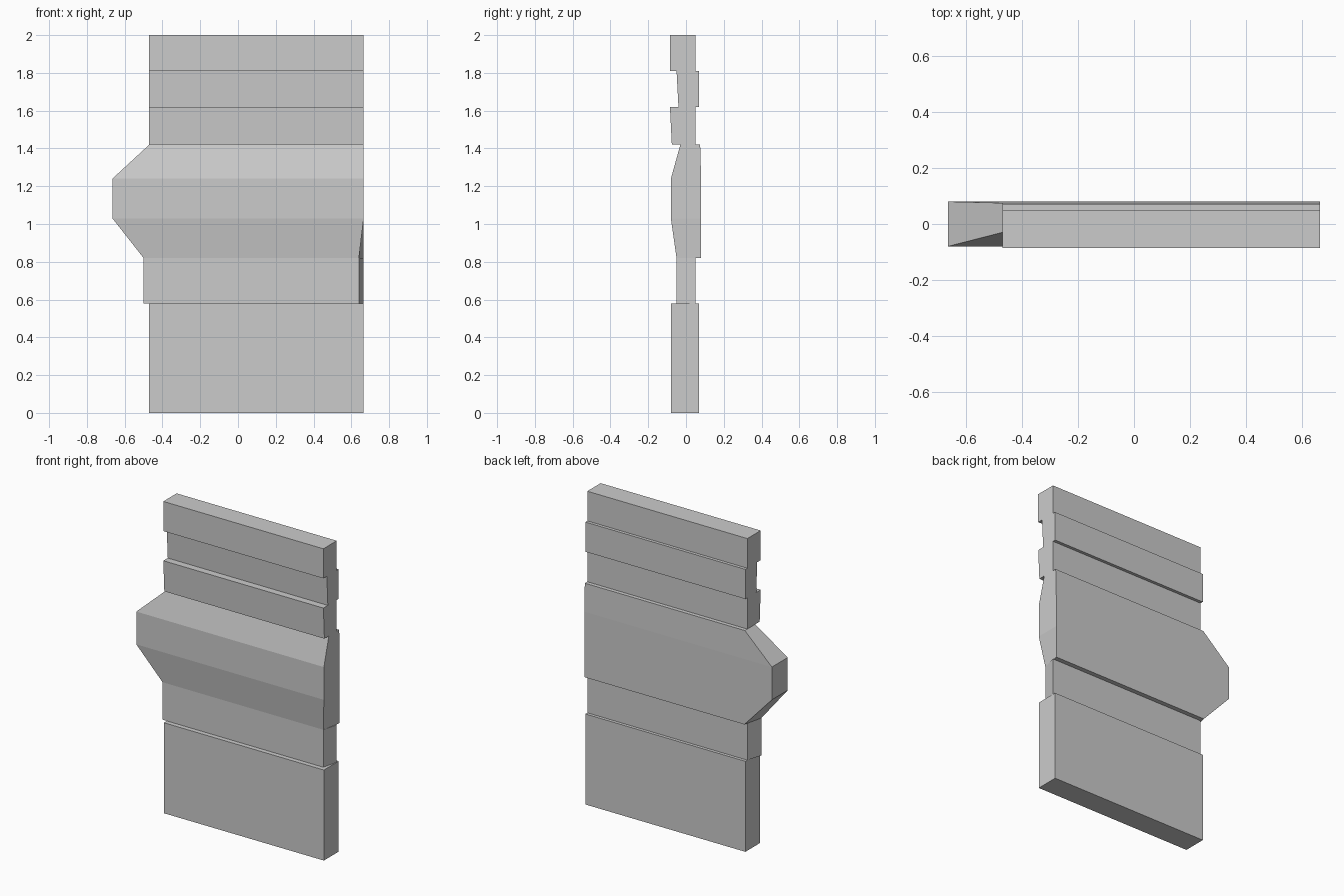
import bpy
import bmesh

cube = bpy.data.objects.get("Cube")
if cube:
    bpy.data.objects.remove(cube)

GREY = (0.6, 0.6, 0.6, 1)
mat = bpy.data.materials.new("plain grey")
mat.use_nodes = True
mat.diffuse_color = GREY
mat.node_tree.nodes["Principled BSDF"].inputs["Base Color"].default_value = GREY

RIGHT, LEFT = -0.47, 0.665


def level(z, front, back, front_right=RIGHT, front_left=LEFT, back_right=RIGHT):
    """Four corners of one horizontal cross-section."""
    return [(front_right, front, z), (front_left, front, z),
            (LEFT, back, z), (back_right, back, z)]


def slab(name, levels):
    """Loft a closed solid through the cross-sections, bottom to top."""
    bm = bmesh.new()
    rings = [[bm.verts.new(p) for p in lv] for lv in levels]
    bm.faces.new(rings[0][::-1])
    bm.faces.new(rings[-1])
    for low, high in zip(rings, rings[1:]):
        for i in range(4):
            j = (i + 1) % 4
            bm.faces.new((low[i], low[j], high[j], high[i]))
    bmesh.ops.recalc_face_normals(bm, faces=bm.faces)
    mesh = bpy.data.meshes.new(name)
    bm.to_mesh(mesh)
    bm.free()
    mesh.materials.append(mat)
    obj = bpy.data.objects.new(name, mesh)
    bpy.context.collection.objects.link(obj)


# Lower panel and the recessed band with its skewed ends
slab("lower_panel", [level(0, -0.08, 0.07), level(0.58, -0.08, 0.07)])
slab("recessed_band", [level(0.58, -0.05, 0.05, -0.5, 0.64),
                       level(0.82, -0.05, 0.05, -0.5, 0.64)])

# Bulging middle that juts out to the right
JUT = -0.665
slab("bulging_middle", [
    level(0.82, -0.05, 0.08, -0.5, 0.64),
    level(1.03, -0.08, 0.08, JUT, LEFT, JUT),
    level(1.24, -0.08, 0.08, JUT, LEFT, JUT),
    level(1.42, -0.03, 0.075),
])

# Upper boards, alternately set forward and back
slab("forward_board", [level(1.42, -0.075, 0.05), level(1.62, -0.085, 0.05)])
slab("set_back_board", [level(1.62, -0.04, 0.07), level(1.81, -0.05, 0.07)])
slab("top_board", [level(1.81, -0.085, 0.05), level(2, -0.085, 0.05)])
